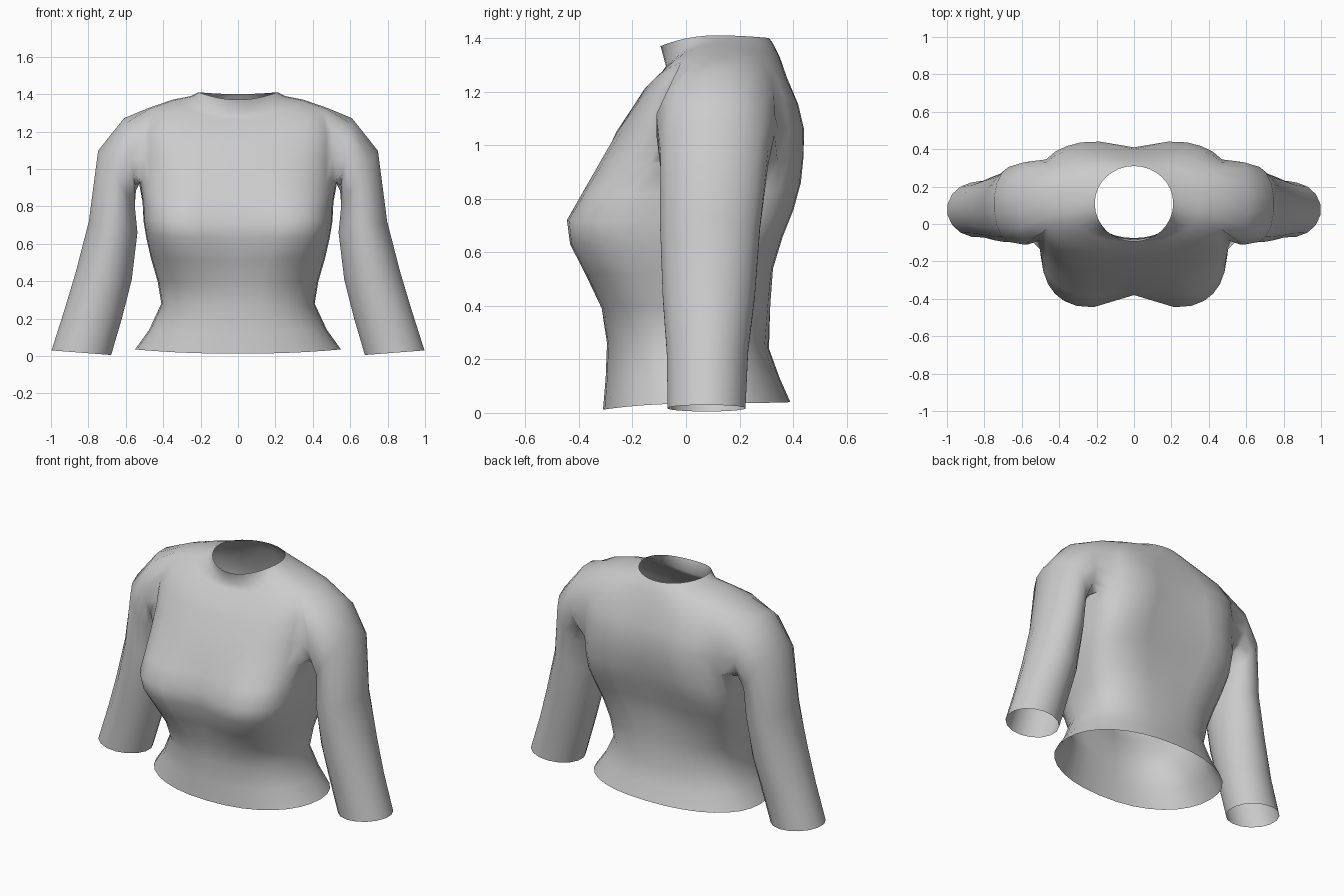
import bpy, bmesh
from math import sin, cos, pi, exp, radians
from mathutils import Vector

cube = bpy.data.objects.get("Cube")
if cube:
    bpy.data.objects.remove(cube)

# One grey cloth colour
cloth = bpy.data.materials.new("grey_cloth")
cloth.use_nodes = True
colour = (0.6, 0.6, 0.6, 1)
cloth.diffuse_color = colour
cloth.node_tree.nodes["Principled BSDF"].inputs["Base Color"].default_value = colour

SEGS = 16                          # segments in half a torso ring
HOLE_COLS, HOLE_ROWS = (6, 11), (8, 11)

# Torso rings: z front, side, back; y front, side, back; half width; roundness; centre dips
RINGS = [
    (.012, .035, .04, -.31, .04, .39, .55, .9, 0, 0),
    (.13, .14, .13, -.30, .04, .35, .475, .85, 0, 0),
    (.26, .28, .24, -.295, .04, .31, .41, .8, 0, 0),
    (.39, .40, .42, -.33, .04, .325, .43, .75, .02, .01),
    (.51, .52, .54, -.39, .04, .335, .465, .65, .04, .02),
    (.63, .63, .66, -.45, .05, .37, .49, .55, .07, .03),
    (.72, .72, .76, -.46, .06, .41, .505, .52, .08, .04),
    (.82, .82, .86, -.40, .08, .44, .51, .55, .05, .05),
    (.93, .93, .96, -.335, .10, .455, .53, .65, .02, .05),
    (1.05, 1.06, 1.06, -.26, .11, .455, .53, .65, 0, .045),
    (1.14, 1.21, 1.15, -.20, .11, .43, .53, .65, 0, .03),
    (1.21, 1.325, 1.25, -.155, .11, .385, .48, .75, 0, .01),
    (1.265, 1.37, 1.33, -.095, .11, .35, .35, .85, 0, 0),
    (1.295, 1.39, 1.38, -.075, .11, .325, .25, .95, 0, 0),
    (1.37, 1.41, 1.40, -.095, .11, .31, .21, 1, 0, 0),
]

# Sleeve rings: outer x, z; inner x, z; centre y; half depth
SLEEVE = [
    (.61, 1.275, .545, .88, .11, .225),
    (.75, 1.1, .55, .80, .105, .205),
    (.80, .72, .535, .66, .09, .19),
    (.87, .45, .565, .41, .085, .175),
    (.93, .25, .615, .21, .08, .155),
    (1, .03, .675, .005, .077, .148),
]


def torso_point(ring, i):
    zf, zs, zb, yf, ys, yb, w, p, dip_f, dip_b = ring
    t = pi * i / SEGS
    front = i <= SEGS / 2
    s, c = max(sin(t), 0), abs(cos(t))
    x = 0 if i in (0, SEGS) else w * s ** p
    y_end, z_end, dip = (yf, zf, dip_f) if front else (yb, zb, -dip_b)
    y = ys + (y_end - ys) * c ** p + dip * exp(-(x / .15) ** 2)
    return Vector((x, y, z_end + (zs - z_end) * s * s))


bm = bmesh.new()

# Torso half, leaving an open armhole
grid = [[bm.verts.new(torso_point(r, i)) for i in range(SEGS + 1)] for r in RINGS]
(c0, c1), (r0, r1) = HOLE_COLS, HOLE_ROWS
for r in range(len(grid) - 1):
    for c in range(SEGS):
        if not (r0 <= r < r1 and c0 <= c < c1):
            bm.faces.new((grid[r][c], grid[r][c + 1], grid[r + 1][c + 1], grid[r + 1][c]))

# Sleeve grown from the armhole edge, bottom edge first
loop = ([grid[r0][c] for c in range(c0, c1)] + [grid[r][c1] for r in range(r0, r1)]
        + [grid[r1][c] for c in range(c1, c0, -1)] + [grid[r][c0] for r in range(r1, r0, -1)])
n = len(loop)
for ox, oz, ix, iz, yc, depth in SLEEVE:
    outer, inner = Vector((ox, yc, oz)), Vector((ix, yc, iz))
    mid, half = (outer + inner) / 2, (inner - outer) / 2
    ring = []
    for k in range(n):
        a = 2 * pi * (k - (c1 - c0) / 2) / n
        ring.append(bm.verts.new(mid + half * cos(a) + Vector((0, depth * sin(a), 0))))
    for k in range(n):
        j = (k + 1) % n
        bm.faces.new((loop[k], loop[j], ring[j], ring[k]))
    loop = ring

bmesh.ops.recalc_face_normals(bm, faces=bm.faces)
mesh = bpy.data.meshes.new("sleeved_top")
bm.to_mesh(mesh)
bm.free()
mesh.materials.append(cloth)
top = bpy.data.objects.new("sleeved_top", mesh)
bpy.context.collection.objects.link(top)

# Mirror to the other side and smooth
mirror = top.modifiers.new("mirror", 'MIRROR')
mirror.use_clip = True
mirror.merge_threshold = 0.001
bpy.ops.object.select_all(action='DESELECT')
top.select_set(True)
bpy.context.view_layer.objects.active = top
bpy.ops.object.modifier_apply(modifier="mirror")
bpy.ops.object.shade_smooth_by_angle(angle=radians(70))
